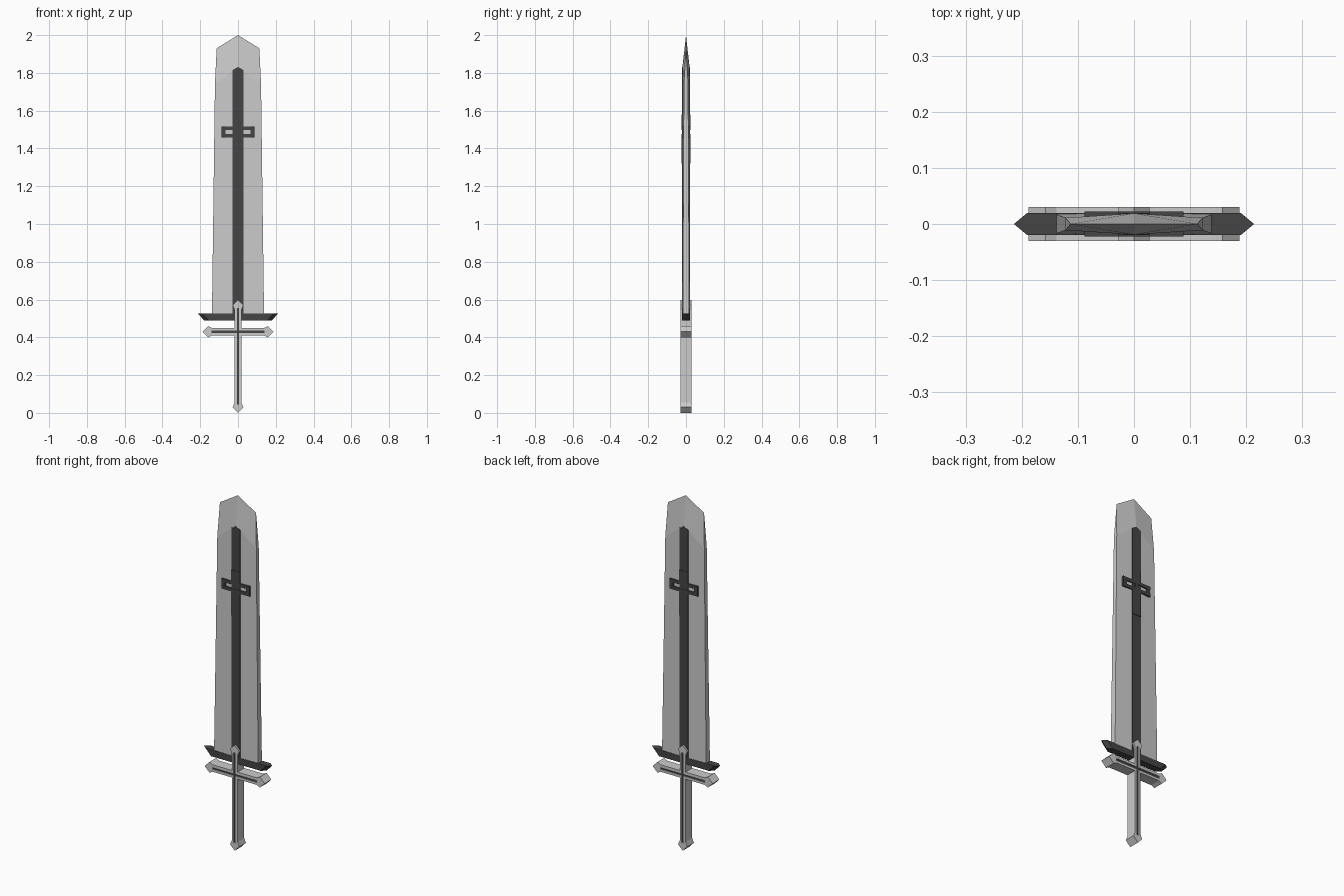
import bpy, bmesh

if "Cube" in bpy.data.objects:
    bpy.data.objects.remove(bpy.data.objects["Cube"])

dark = bpy.data.materials.new("dark_steel")
dark.diffuse_color = (0.06, 0.06, 0.06, 1)
dark.use_nodes = True
dark.node_tree.nodes["Principled BSDF"].inputs["Base Color"].default_value = dark.diffuse_color


def make(name, bm, mat=None):
    bmesh.ops.remove_doubles(bm, verts=bm.verts, dist=1e-5)
    bmesh.ops.recalc_face_normals(bm, faces=bm.faces)
    me = bpy.data.meshes.new(name)
    bm.to_mesh(me)
    bm.free()
    ob = bpy.data.objects.new(name, me)
    bpy.context.collection.objects.link(ob)
    if mat:
        me.materials.append(mat)
    return ob


def prism(bm, outline, y0, y1):
    """Extrude an x-z outline from y0 to y1."""
    face = bm.faces.new([bm.verts.new((x, y0, z)) for x, z in outline])
    ext = bmesh.ops.extrude_face_region(bm, geom=[face], use_keep_orig=True)
    verts = [g for g in ext["geom"] if isinstance(g, bmesh.types.BMVert)]
    bmesh.ops.translate(bm, vec=(0, y1 - y0, 0), verts=verts)


def rect(x0, x1, z0, z1):
    return [(x0, z0), (x1, z0), (x1, z1), (x0, z1)]


def cross(w, x, z0, z1, zc, h):
    """Plain cross outline."""
    return [(-w, z0), (w, z0), (w, zc - h), (x, zc - h), (x, zc + h), (w, zc + h),
            (w, z1), (-w, z1), (-w, zc + h), (-x, zc + h), (-x, zc - h), (-w, zc - h)]


# Blade: flat slab thinning to the edges and to a wedge tip
bm = bmesh.new()
V = lambda *p: bm.verts.new(p)
tip = V(0, 0, 2.0)
for s in (-1, 1):
    shoulder = V(s * 0.113, 0, 1.93)
    edge = {}
    for d in (-1, 1):
        b0, b1 = V(0, d * 0.019, 0.51), V(s * 0.138, d * 0.017, 0.51)
        c0, c1 = V(0, d * 0.019, 1.83), V(s * 0.122, d * 0.011, 1.74)
        bm.faces.new((b0, b1, c1, c0))
        bm.faces.new((c0, c1, shoulder, tip))
        edge[d] = (b0, b1, c1)
    f, k = edge[-1], edge[1]
    bm.faces.new((f[1], k[1], k[2], f[2]))
    bm.faces.new((f[2], k[2], shoulder))
    bm.faces.new((f[0], f[1], k[1], k[0]))
make("blade", bm)

# Dark centre strip
bm = bmesh.new()
prism(bm, [(-0.028, 0.51), (0.028, 0.51), (0.028, 1.815), (0, 1.832), (-0.028, 1.815)],
      -0.02, 0.02)
make("blade_strip", bm, dark)

# Raised cross on the blade, with slotted arms
bm = bmesh.new()
prism(bm, rect(-0.028, 0.028, 1.32, 1.475), -0.0225, 0.0225)
prism(bm, rect(-0.028, 0.028, 1.498, 1.58), -0.0225, 0.0225)
prism(bm, rect(-0.012, 0.012, 1.475, 1.498), -0.0215, 0.0215)
for s in (-1, 1):
    for z0, z1 in ((1.458, 1.476), (1.497, 1.515)):
        prism(bm, rect(s * 0.028, s * 0.088, z0, z1), -0.0225, 0.0225)
    prism(bm, rect(s * 0.065, s * 0.088, 1.476, 1.497), -0.0215, 0.0215)
make("blade_cross", bm, dark)

# Guard: bar with pointed, undercut ends
bm = bmesh.new()
rings = []
for z, inset in ((0.49, 0.035), (0.527, 0)):
    a, b = 0.19 - inset, 0.214 - inset
    rings.append([bm.verts.new((x, y, z)) for x, y in
                  ((-a, -0.02), (a, -0.02), (b, 0), (a, 0.02), (-a, 0.02), (-b, 0))])
bm.faces.new(rings[0])
bm.faces.new(rings[1])
for i in range(6):
    j = (i + 1) % 6
    bm.faces.new((rings[0][i], rings[0][j], rings[1][j], rings[1][i]))
make("guard", bm, dark)

# Hilt: cross with flared pointed ends, grooved on both faces
right = [(0, 0.003), (0.028, 0.03), (0.018, 0.055), (0.018, 0.41), (0.138, 0.41),
         (0.158, 0.4), (0.188, 0.43), (0.158, 0.46), (0.138, 0.45), (0.018, 0.45),
         (0.018, 0.545), (0.028, 0.57), (0, 0.598)]
right[0] = (0, 0)
outline = right + [(-x, z) for x, z in right[-2:0:-1]]
bm = bmesh.new()
prism(bm, outline, -0.03, 0.03)
hilt = make("hilt", bm)

groove = cross(0.006, 0.14, 0.045, 0.555, 0.43, 0.006)
bm = bmesh.new()
prism(bm, groove, -0.05, -0.024)
prism(bm, groove, 0.024, 0.05)
cutter = make("groove_cutter", bm)
cutter.hide_render = True
cutter.hide_set(True)
mod = hilt.modifiers.new("groove", "BOOLEAN")
mod.object = cutter
mod.operation = "DIFFERENCE"
mod.solver = "EXACT"

# Dark inlay at the bottom of each groove
bm = bmesh.new()
prism(bm, groove, -0.025, -0.023)
prism(bm, groove, 0.023, 0.025)
make("hilt_inlay", bm, dark)
